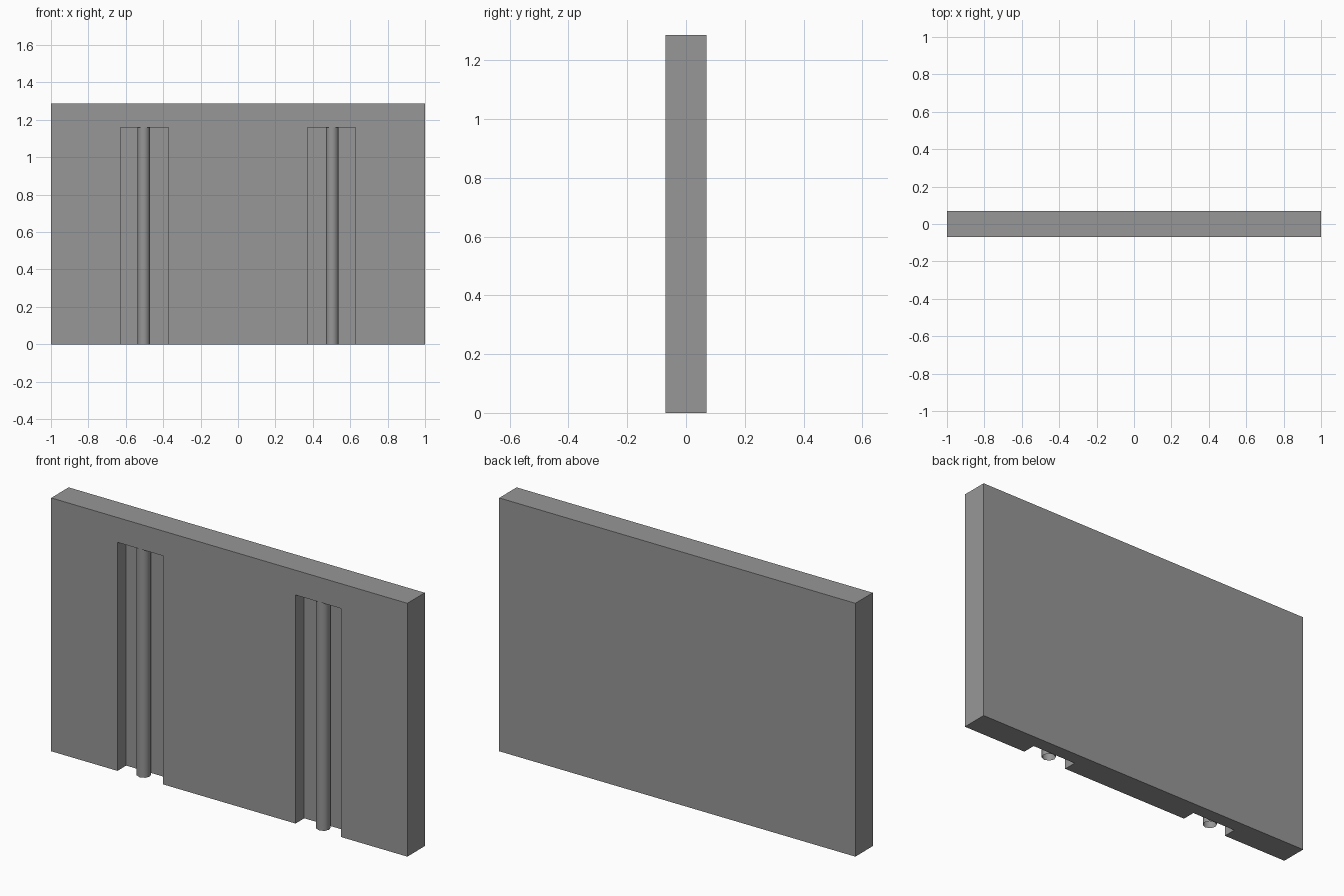
import bpy

if "Cube" in bpy.data.objects:
    bpy.data.objects.remove(bpy.data.objects["Cube"], do_unlink=True)

WIDTH, DEPTH, HEIGHT = 2.0, 0.14, 1.286
GROOVE_WIDTH, GROOVE_TOP = 0.256, 1.16
ROD_RADIUS = 0.034

grey = bpy.data.materials.new("plain grey")
grey.use_nodes = True
colour = (0.31, 0.31, 0.31, 1)
grey.diffuse_color = colour
grey.node_tree.nodes["Principled BSDF"].inputs["Base Color"].default_value = colour


def box(name, low, high):
    """Box between two corners."""
    centre = [(a + b) / 2 for a, b in zip(low, high)]
    bpy.ops.mesh.primitive_cube_add(size=1, location=centre)
    obj = bpy.context.object
    obj.name = name
    obj.scale = [b - a for a, b in zip(low, high)]
    bpy.ops.object.transform_apply(location=True, rotation=False, scale=True)
    obj.data.materials.append(grey)
    return obj


# Wall panel
panel = box("wall_panel", (-WIDTH / 2, -DEPTH / 2, 0), (WIDTH / 2, DEPTH / 2, HEIGHT))

for side, sign in (("right", -1), ("left", 1)):
    # Groove, open at the front and the bottom, cut to half the panel depth
    x = sign * 0.5
    cutter = box(side + "_groove_cutter",
                 (x - GROOVE_WIDTH / 2, -DEPTH, -0.1),
                 (x + GROOVE_WIDTH / 2, 0, GROOVE_TOP))
    cutter.hide_render = True
    cut = panel.modifiers.new(side + "_groove", "BOOLEAN")
    cut.operation, cut.solver, cut.object = "DIFFERENCE", "EXACT", cutter
    bpy.context.view_layer.objects.active = panel
    bpy.ops.object.modifier_apply(modifier=cut.name)
    bpy.data.objects.remove(cutter, do_unlink=True)

    # Open-ended eight-sided rod standing in the groove
    bpy.ops.mesh.primitive_cylinder_add(
        vertices=8, radius=ROD_RADIUS, depth=GROOVE_TOP, end_fill_type="NOTHING",
        location=(sign * 0.504, -DEPTH / 4, GROOVE_TOP / 2))
    rod = bpy.context.object
    rod.name = side + "_rod"
    rod.data.materials.append(grey)
    bpy.ops.object.shade_smooth()
